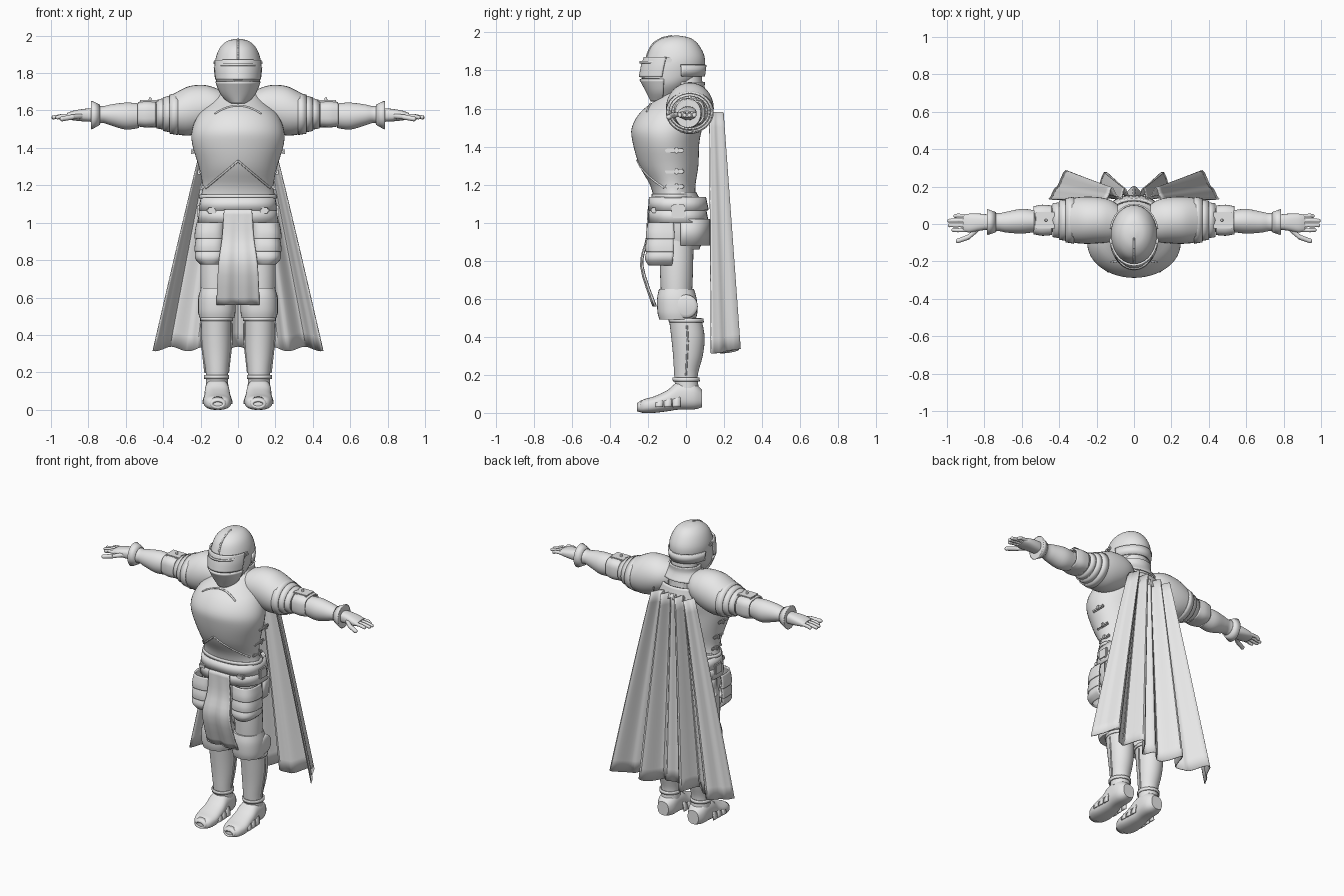
import bpy
import bmesh
import math
from mathutils import Vector

default_cube = bpy.data.objects.get("Cube")
if default_cube:
    bpy.data.objects.remove(default_cube, do_unlink=True)

steel = bpy.data.materials.new("light_grey_steel")
steel.use_nodes = True
steel.diffuse_color = (.8, .8, .8, 1)
steel.node_tree.nodes["Principled BSDF"].inputs["Base Color"].default_value = steel.diffuse_color
parts = []


def finish(name, mesh_builder, mirror=False, thickness=0.0):
    """Turn a bmesh into a named object, optionally thickened and mirrored."""
    bmesh.ops.recalc_face_normals(mesh_builder, faces=mesh_builder.faces)
    mesh = bpy.data.meshes.new(name)
    mesh_builder.to_mesh(mesh)
    mesh_builder.free()
    mesh.materials.append(steel)
    part = bpy.data.objects.new(name, mesh)
    bpy.context.collection.objects.link(part)
    if thickness:
        solid = part.modifiers.new("thickness", 'SOLIDIFY')
        solid.thickness = thickness
        solid.offset = 0
    if mirror:
        part.modifiers.new("mirror", 'MIRROR')
    parts.append(part)
    return part


def smooth_path(rings, steps):
    """Catmull-Rom interpolation through a list of tuples."""
    rows = [Vector(ring) for ring in rings]
    padded = [rows[0]] + rows + [rows[-1]]
    result = []
    for a, b, c, d in zip(padded, padded[1:], padded[2:], padded[3:]):
        for step in range(steps):
            t = step / steps
            result.append(b + (c - a) * (t / 2) + (a * 2 - b * 5 + c * 4 - d) * (t * t / 2)
                          + (b * 3 - a - c * 3 + d) * (t ** 3 / 2))
    return result + [rows[-1]]


def loft(name, rings, axis='z', steps=4, arc=None, power=1.0, sides=32, **options):
    """Skin elliptical rings: (position, centre a, centre b, radius a, radius b)."""
    builder = bmesh.new()
    loops = []
    start, end = [math.radians(angle) for angle in (arc or (0, 360))]
    for place, ca, cb, ra, rb in smooth_path(rings, steps):
        loop = []
        for i in range(sides + (1 if arc else 0)):
            angle = start + (end - start) * i / sides
            cosine, sine = math.cos(angle), math.sin(angle)
            a = ca + ra * math.copysign(abs(cosine) ** power, cosine)
            b = cb + rb * math.copysign(abs(sine) ** power, sine)
            point = {'x': (place, a, b), 'y': (a, place, b), 'z': (a, b, place)}[axis]
            loop.append(builder.verts.new(point))
        loops.append(loop)
    for low, high in zip(loops, loops[1:]):
        for i in range(sides):
            j = (i + 1) % len(low)
            builder.faces.new((low[i], low[j], high[j], high[i]))
    if not arc and not options.get("thickness"):
        builder.faces.new(loops[0])
        builder.faces.new(loops[-1])
    return finish(name, builder, **options)


def sheet(name, surface, columns, rows, **options):
    """Build a cloth from a function of u and v, both from zero to one."""
    builder = bmesh.new()
    grid = [[builder.verts.new(surface(i / columns, j / rows)) for i in range(columns + 1)]
            for j in range(rows + 1)]
    for low, high in zip(grid, grid[1:]):
        for i in range(columns):
            builder.faces.new((low[i], low[i + 1], high[i + 1], high[i]))
    return finish(name, builder, **options)


def block(name, centre, size, bevel=.006, **options):
    builder = bmesh.new()
    bmesh.ops.create_cube(builder, size=1)
    bmesh.ops.scale(builder, vec=size, verts=builder.verts)
    bmesh.ops.translate(builder, vec=centre, verts=builder.verts)
    bmesh.ops.bevel(builder, geom=builder.edges[:], offset=bevel, segments=2, affect='EDGES')
    return finish(name, builder, **options)


def tube(name, points, radius, mirror=False):
    """Round bar along a path, tapering slightly to its tip."""
    builder = bmesh.new()
    for start, end in zip(points, points[1:]):
        start, end = Vector(start), Vector(end)
        turn = (end - start).to_track_quat('Z', 'Y').to_matrix().to_4x4()
        turn.translation = (start + end) / 2
        bmesh.ops.create_cone(builder, segments=10, radius1=radius, radius2=radius * .9,
                              depth=(end - start).length, cap_ends=True, matrix=turn)
        turn.translation = end
        bmesh.ops.create_uvsphere(builder, u_segments=10, v_segments=6, radius=radius * .95, matrix=turn)
    return finish(name, builder, mirror=mirror)


def drape(target, outline, radius, name, mirror=False):
    """Raised trim laid on the front of another part; outline holds (x, z)."""
    bpy.context.view_layer.update()
    points = []
    for x, z in outline:
        hit, point, normal, face = target.ray_cast((x, -1, z), (0, 1, 0))
        if hit:
            points.append(point)
    return tube(name, points, radius, mirror)


# Torso, collar and neck
torso = loft("torso_armour", [
    (1.13, 0, -.06, .2, .11), (1.2, 0, -.07, .19, .12), (1.3, 0, -.09, .21, .155),
    (1.42, 0, -.105, .245, .175), (1.5, 0, -.1, .245, .185), (1.58, 0, -.075, .21, .165),
    (1.64, 0, -.035, .15, .13), (1.7, 0, .01, .1, .09)], sides=48)
loft("neck", [(1.6, 0, .01, .1, .09), (1.8, 0, .01, .08, .07)], steps=1)
loft("collar", [(1.65, 0, .01, .14, .11), (1.7, 0, .01, .1, .085), (1.74, 0, .01, .1, .085)],
     thickness=.01)
drape(torso, [(i * .019, 1.33 - i * .016) for i in range(10)], .006, "breastplate_seam", mirror=True)
drape(torso, [(i * .012, 1.625 - i * i * .0004) for i in range(11)], .006, "breastplate_top_trim", mirror=True)
loft("breastplate_lower_rim", [(1.13, 0, -.06, .205, .118), (1.15, 0, -.06, .2, .115)],
     steps=1, thickness=.01)
for height, reach in ((1.38, .235), (1.27, .2), (1.19, .187)):
    block("side_strap", (reach, -.06, height), (.016, .1, .022), mirror=True)
    block("side_buckle", (reach + .01, -.05, height), (.012, .025, .035), mirror=True)

# Helmet with visor, crest and chin guard
helmet = loft("helmet", [
    (1.66, 0, -.11, .06, .07), (1.72, 0, -.095, .105, .115), (1.78, 0, -.075, .12, .16),
    (1.86, 0, -.055, .123, .155), (1.93, 0, -.055, .1, .125), (1.97, 0, -.05, .06, .075),
    (1.983, 0, -.05, .012, .014)], sides=40)
loft("visor", [(1.765, 0, -.085, .121, .158), (1.82, 0, -.075, .126, .158),
               (1.87, 0, -.065, .124, .152)], arc=(195, 345), thickness=.01)
loft("chin_guard", [(1.64, 0, -.11, .045, .07), (1.69, 0, -.1, .09, .105),
                    (1.755, 0, -.09, .118, .15)], arc=(190, 350), thickness=.012)
loft("eye_slit_rim", [(1.838, 0, -.075, .118, .165), (1.85, 0, -.075, .118, .165)],
     arc=(210, 330), steps=1, thickness=.008)
loft("helmet_neck_guard", [(1.77, 0, -.05, .12, .145), (1.83, 0, -.055, .127, .158)],
     arc=(10, 170), steps=1, thickness=.01)
drape(helmet, [(0, 1.86 + i * .0121) for i in range(11)], .006, "helmet_crest")
block("visor_hinge", (.122, -.09, 1.855), (.02, .035, .025), mirror=True)

# Shoulders with overlapping plates
loft("pauldron", [
    (.07, .01, 1.62, .08, .08), (.12, .015, 1.62, .11, .1), (.18, .02, 1.612, .122, .124),
    (.26, .02, 1.598, .126, .132), (.33, .02, 1.585, .118, .112), (.37, .02, 1.58, .1, .092)],
    axis='x', mirror=True)
for i in range(3):
    place, radius = .32 + i * .035, .122 - i * .014
    loft("shoulder_lame", [(place, .02, 1.582, radius, radius - .012),
                           (place + .045, .02, 1.58, radius - .008, radius - .022)],
         axis='x', steps=1, thickness=.008, mirror=True)

# Arms
loft("upper_arm", [(.3, .02, 1.58, .075, .075), (.46, .02, 1.575, .062, .065),
                   (.56, .015, 1.575, .055, .058)], axis='x', mirror=True)
loft("elbow_guard", [(.44, .02, 1.58, .074, .062), (.49, .02, 1.58, .078, .066),
                     (.535, .02, 1.58, .07, .06)], axis='x', power=.65, thickness=.01, mirror=True)
block("elbow_top_plate", (.475, .02, 1.65), (.11, .09, .012), mirror=True)
tube("elbow_rivet", [(.47, .02, 1.655), (.47, .02, 1.664)], .008, mirror=True)
loft("forearm_guard", [
    (.53, .015, 1.572, .058, .066), (.6, .015, 1.57, .066, .072), (.68, .01, 1.576, .056, .056),
    (.73, .01, 1.578, .048, .045), (.785, .01, 1.575, .062, .07)], axis='x', mirror=True)
loft("gauntlet_cuff", [(.74, .01, 1.577, .05, .05), (.785, .01, 1.575, .066, .074)],
     axis='x', steps=1, thickness=.008, mirror=True)

# Hands
loft("hand", [(.76, .01, 1.575, .038, .036), (.82, .01, 1.575, .045, .034),
              (.88, .005, 1.573, .05, .026), (.915, .005, 1.57, .042, .016)],
     axis='x', power=.8, mirror=True)
for i, reach in enumerate((.975, .995, .997, .965)):
    side = -.032 + i * .025
    tube("finger", [(.89, side, 1.572), (.94, side * 1.05, 1.57), (reach - .01, side, 1.563)],
         .0115, mirror=True)
tube("thumb", [(.84, -.03, 1.57), (.885, -.07, 1.565), (.94, -.09, 1.555)], .014, mirror=True)

# Hips and belt
loft("hips", [(.86, 0, -.045, .18, .115), (.95, 0, -.04, .2, .145), (1.05, 0, -.04, .2, .145),
              (1.16, 0, -.055, .185, .11)], power=.8)
for low, high, grow in ((1.065, 1.135, 0), (1.0, 1.075, .006)):
    loft("waist_plate", [(low, 0, -.04, .207 + grow, .155), (high, 0, -.045, .195 + grow, .145)],
         steps=1, power=.8, thickness=.01)
loft("back_skirt", [(.88, 0, -.03, .205, .15), (1.02, 0, -.03, .205, .15)],
     arc=(0, 180), steps=1, power=.7, thickness=.01)
block("belt_buckle", (.14, -.17, 1.065), (.05, .03, .03), mirror=True)
block("side_pouch", (.205, -.04, 1.06), (.03, .07, .07), mirror=True)

# Thigh plates hanging from the belt
for i in range(3):
    top, shift = 1.0 - i * .068, i * .006
    last = i == 2
    loft("tasset_plate", [
        (top - .085, .148, -.1 - shift / 2, .048 if last else .08, .088 if last else .105),
        (top - .05, .148, -.1 - shift / 2, .078, .105), (top, .142, -.1, .075, .095)],
        arc=(170, 375), power=.75, thickness=.01, mirror=True)

# Front cloth
cloth_path = smooth_path([(1.07, -.2, .075), (.92, -.205, .085), (.77, -.232, .105),
                          (.56, -.165, .115)], 4)


def cloth_surface(u, v):
    z, y, half = cloth_path[round(v * (len(cloth_path) - 1))]
    return ((u * 2 - 1) * half, y + .008 * v * math.cos(u * 14), z)


sheet("front_cloth", cloth_surface, 16, len(cloth_path) - 1, thickness=.008)

# Legs
loft("thigh", [(.6, .112, -.05, .085, .08), (.7, .115, -.05, .086, .085),
               (.8, .112, -.05, .088, .088), (.92, .1, -.05, .09, .09)], mirror=True)
loft("knee_guard", [(.49, .113, -.045, .093, .095), (.53, .113, -.045, .1, .105),
                    (.6, .113, -.048, .098, .104), (.65, .113, -.05, .086, .092)],
     power=.9, mirror=True)
loft("knee_wing", [(.185, 0, .56, .062, .062), (.205, 0, .56, .06, .06), (.213, 0, .56, .045, .045)],
     axis='x', mirror=True)
loft("shin_guard", [
    (.13, .112, .005, .06, .062), (.2, .112, 0, .06, .062), (.3, .114, .01, .073, .078),
    (.4, .116, .01, .08, .088), (.5, .116, -.005, .08, .085)], mirror=True)
for height, width in ((.475, .084), (.165, .063)):
    loft("shin_band", [(height, .114, .002, width, width + .004),
                       (height + .02, .114, 0, width, width + .004)],
         steps=1, thickness=.008, mirror=True)
for side in (.032, .196):
    tube("shin_seam", [(side, .005, .46), (side, .01, .38), (.114 + (side - .114) * .76, 0, .2)],
         .005, mirror=True)

# Boots
loft("boot", [
    (-.25, .108, .026, .03, .018), (-.225, .108, .035, .06, .035), (-.17, .11, .043, .075, .043),
    (-.1, .11, .063, .07, .055), (-.04, .112, .09, .066, .073), (.04, .112, .088, .062, .07),
    (.085, .112, .075, .04, .045)], axis='y', power=.8, mirror=True)
for i in range(3):
    place, height = -.16 + i * .045, .05 + i * .014
    loft("boot_plate", [(place, .11, .03, .077 - i * .002, height - .008),
                        (place + .04, .11, .03, .077 - i * .002, height + .008)],
         axis='y', arc=(0, 180), steps=1, power=.8, thickness=.008, mirror=True)
loft("toe_cap", [(-.255, .108, .03, .03, .016), (-.225, .108, .035, .045, .03)],
     axis='y', steps=1, thickness=.012, mirror=True)

# Cape with deep folds that widen towards the hem
folds = [(0, .5), (.12, .25), (.34, .95), (.46, .2), (.58, .4), (.8, 1), (.92, .45), (1, .1)]


def cape_surface(u, v):
    across = u * 2 - 1
    for (a, low), (b, high) in zip(folds, folds[1:]):
        if a <= abs(across) <= b + .001:
            blend = (abs(across) - a) / (b - a)
            fold = low + (high - low) * blend * blend * (3 - 2 * blend)
            break
    half = .15 + .305 * v ** .95
    hem = .012 * v * math.cos(across * 16)
    return (across * half, .115 + fold * (.08 + .09 * v), 1.58 - 1.255 * v + hem)


sheet("cape", cape_surface, 80, 16, thickness=.006)
loft("cape_collar", [(1.54, 0, .03, .16, .12), (1.62, 0, .02, .15, .11)],
     arc=(10, 170), thickness=.012)

# Smooth shading with crisp plate edges
bpy.ops.object.select_all(action='DESELECT')
for part in parts:
    part.select_set(True)
bpy.context.view_layer.objects.active = parts[0]
bpy.ops.object.shade_smooth_by_angle(angle=math.radians(40))
